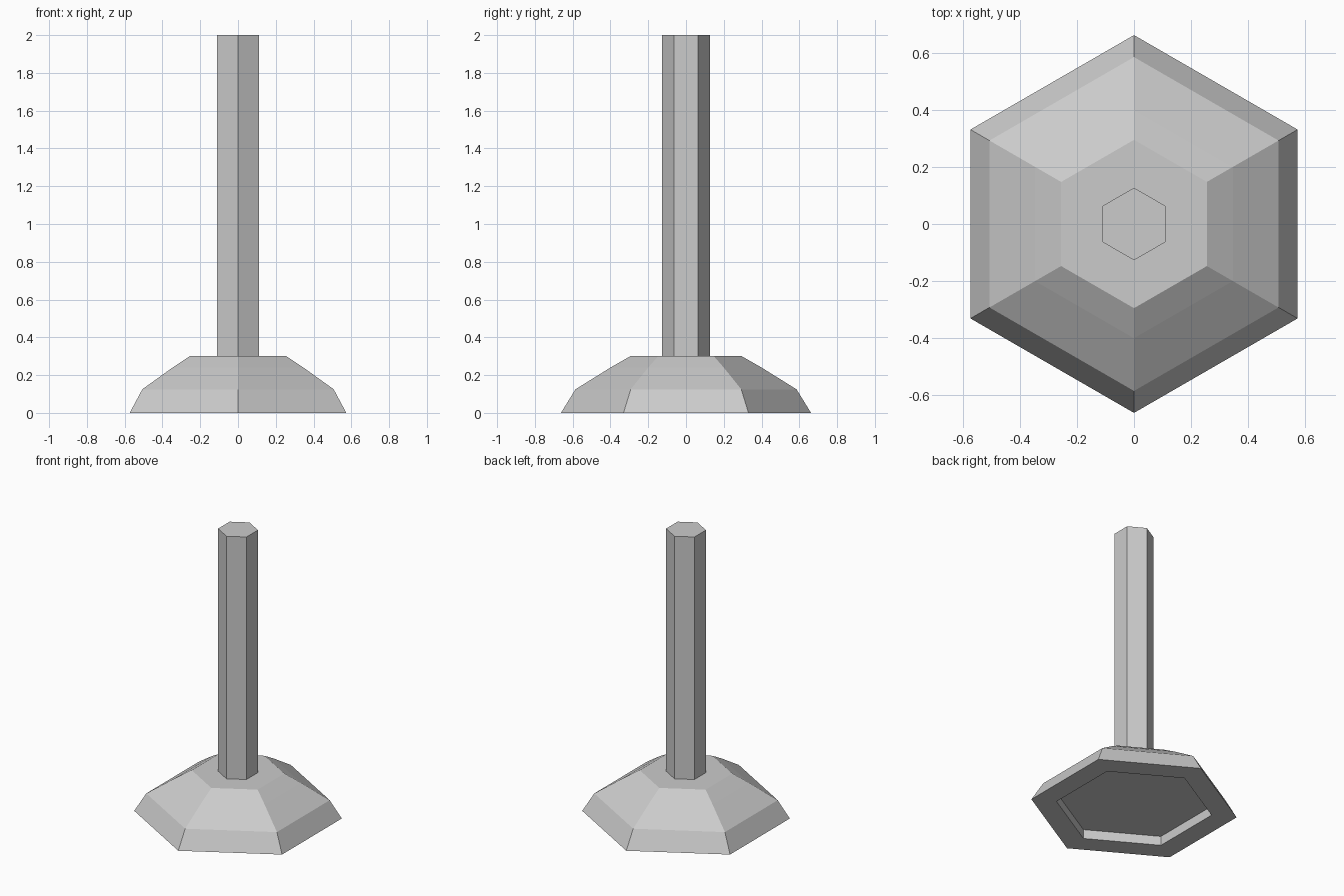
import bpy, bmesh, math

if "Cube" in bpy.data.objects:
    bpy.data.objects.remove(bpy.data.objects["Cube"])

SIDES = 6


def hex_lathe(name, profile):
    """Stack hexagonal rings (radius, z) into a closed, flat-faced solid."""
    bm = bmesh.new()
    rings = []
    for r, z in profile:
        ring = []
        for i in range(SIDES):
            a = math.pi / 2 + i * math.tau / SIDES  # corners point to +y and -y
            ring.append(bm.verts.new((r * math.cos(a), r * math.sin(a), z)))
        rings.append(ring)
    for lo, hi in zip(rings, rings[1:]):
        for i in range(SIDES):
            j = (i + 1) % SIDES
            bm.faces.new((lo[i], lo[j], hi[j], hi[i]))
    bm.faces.new(rings[0][::-1])
    bm.faces.new(rings[-1])
    bmesh.ops.recalc_face_normals(bm, faces=bm.faces)
    mesh = bpy.data.meshes.new(name)
    bm.to_mesh(mesh)
    bm.free()
    obj = bpy.data.objects.new(name, mesh)
    bpy.context.collection.objects.link(obj)
    return obj


# Stepped base: recess ceiling, recess wall, underside rim, then sloped sides and top
hex_lathe("base", [
    (0.50, 0.065), (0.50, 0.0), (0.662, 0.0),
    (0.585, 0.125), (0.40, 0.24), (0.295, 0.30),
])

# Upright post standing on the base
hex_lathe("post", [(0.127, 0.30), (0.127, 2.0)])
